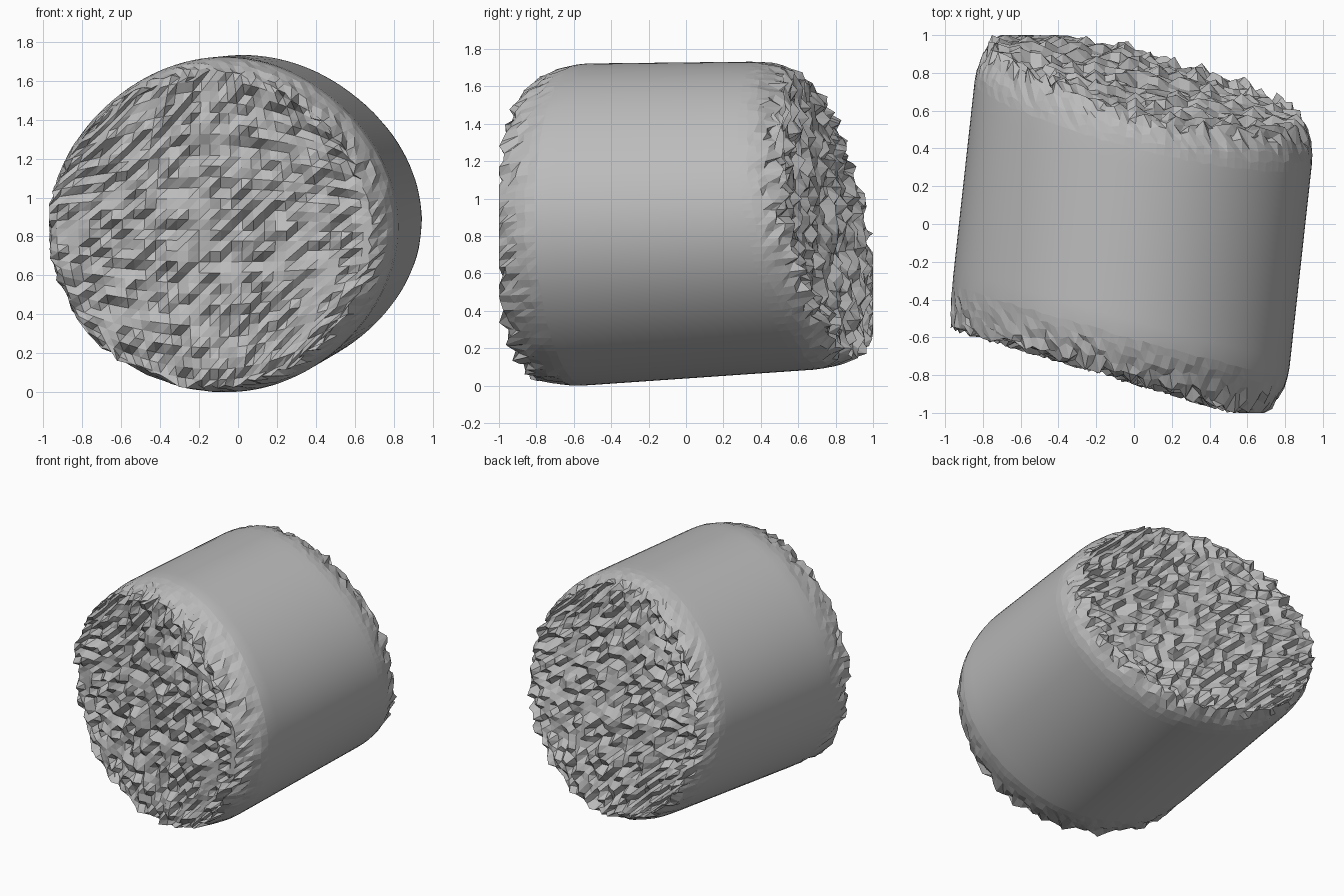
import bpy
import bmesh
import math
import random

random.seed(7)
if "Cube" in bpy.data.objects:
    bpy.data.objects.remove(bpy.data.objects["Cube"], do_unlink=True)

CELLS = 30          # divisions along each direction of the starting block
RIM = 0.25          # length of the worn band beside each cut end


def jitter(amount):
    return random.uniform(-amount, amount)


def make_material(name, colour):
    mat = bpy.data.materials.new(name)
    mat.use_nodes = True
    mat.diffuse_color = colour
    mat.node_tree.nodes["Principled BSDF"].inputs["Base Color"].default_value = colour
    return mat


def shape_point(co):
    """Turn a point on the block into one on the log; also return its wear."""
    u, t, v = co
    on_edge = max(abs(u), abs(v)) > 0.999
    # square section to round section, slightly flattened on the diagonals
    sx = u * math.sqrt(1 - v * v / 2)
    sz = v * math.sqrt(1 - u * u / 2)
    angle = math.atan2(sz, sx)
    flat = 1 - 0.02 * math.sin(2 * angle) ** 2
    if sx < 0 and sz < 0:
        flat = 1
    sx, sz = sx * flat, sz * flat
    # slanted cutting planes of the two ends
    front = -0.765 - 0.25 * sx
    back = 0.735 - 0.215 * sx - 0.165 * sz
    y = front + (back - front) * (t + 1) / 2
    wear = max(0.0, 1 - min(y - front, back - y) / RIM)
    # tapered, splintered rim: the front narrows away from its left and top
    taper = wear ** 2 if t < 0 else wear ** 3
    scale = 1 - 0.05 * taper
    if on_edge:
        scale -= random.uniform(0, 0.045) * taper
    x = -0.01 + 0.11 * y + sx * 0.917 * scale
    z = 0.885 + 0.04 * y + sz * (0.845 - 0.029 * y) * scale
    if t < 0:
        x -= 0.05 * taper
        z -= 0.02 * taper
    # chopped ends: flat patches broken by small steps
    if abs(t) > 0.999:
        y += random.choice((-0.035, 0, 0, 0, 0.035)) + jitter(0.012)
    else:
        y += jitter(0.025) * wear
    return (x, max(-1.0, min(1.0, y)), z), wear


# log body and both rough ends
bm = bmesh.new()
bmesh.ops.create_cube(bm, size=2)
bmesh.ops.subdivide_edges(bm, edges=bm.edges[:], cuts=CELLS - 1, use_grid_fill=True)
worn = set()
for vert in bm.verts:
    vert.co, wear = shape_point(vert.co)
    if wear > 0.3:
        worn.add(vert)

# rest the log on the ground
lowest = min(v.co.z for v in bm.verts)
for vert in bm.verts:
    vert.co.z -= lowest

# facet the worn surfaces, keep the barrel smooth
rough = [f for f in bm.faces if any(v in worn for v in f.verts)]
for face in bm.faces:
    face.smooth = True
for face in rough:
    face.smooth = False
bmesh.ops.triangulate(bm, faces=rough, quad_method="ALTERNATE")
bmesh.ops.recalc_face_normals(bm, faces=bm.faces[:])

mesh = bpy.data.meshes.new("log_body")
bm.to_mesh(mesh)
bm.free()
mesh.materials.append(make_material("plain_grey", (0.5, 0.5, 0.5, 1)))
log = bpy.data.objects.new("log_body", mesh)
bpy.context.collection.objects.link(log)
